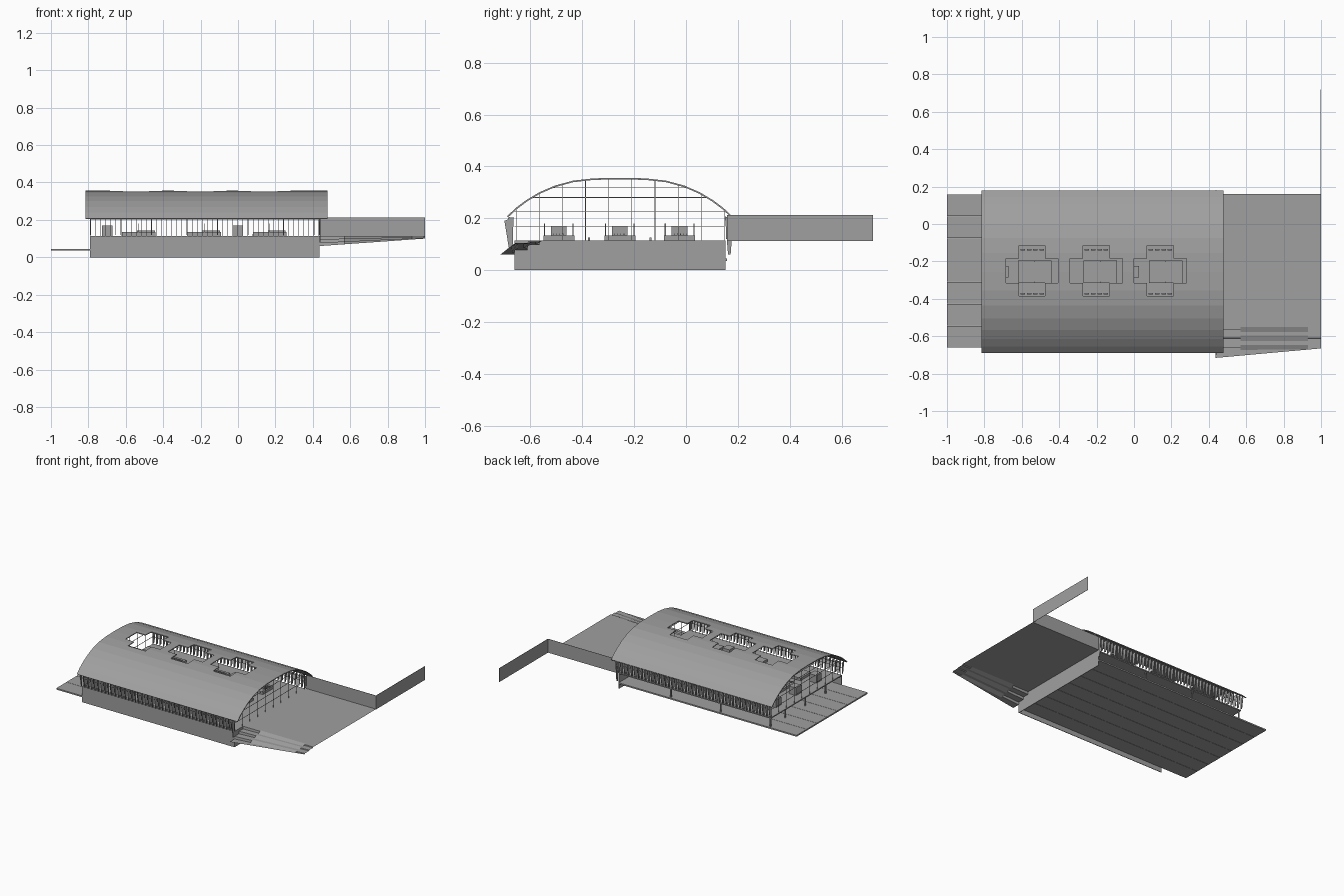
import bpy, bmesh

if "Cube" in bpy.data.objects:
    bpy.data.objects.remove(bpy.data.objects["Cube"])

GREY = (0.35, 0.35, 0.35, 1)
mat = bpy.data.materials.new("concrete grey")
mat.use_nodes = True
mat.diffuse_color = GREY
mat.node_tree.nodes["Principled BSDF"].inputs["Base Color"].default_value = GREY


def finish(name, bm):
    mesh = bpy.data.meshes.new(name)
    bmesh.ops.remove_doubles(bm, verts=bm.verts, dist=1e-5)
    bmesh.ops.recalc_face_normals(bm, faces=bm.faces)
    bm.to_mesh(mesh)
    bm.free()
    mesh.materials.append(mat)
    ob = bpy.data.objects.new(name, mesh)
    bpy.context.collection.objects.link(ob)
    return ob


def add_box(bm, x0, x1, y0, y1, z0, z1):
    vs = bmesh.ops.create_cube(bm, size=1)["verts"]
    for v in vs:
        v.co.x = x1 if v.co.x > 0 else x0
        v.co.y = y1 if v.co.y > 0 else y0
        v.co.z = z1 if v.co.z > 0 else z0


def boxes(name, items):
    bm = bmesh.new()
    for item in items:
        add_box(bm, *item)
    return finish(name, bm)


def add_plate(bm, x, thick, outline):
    """Thin plate facing x, from a (y, z) outline."""
    face = bm.faces.new([bm.verts.new((x, y, z)) for y, z in outline])
    out = bmesh.ops.extrude_face_region(bm, geom=[face])
    for v in out["geom"]:
        if isinstance(v, bmesh.types.BMVert):
            v.co.x += thick


# Main dimensions
X0, X1 = -0.79, 0.435
Y0, Y1 = -0.66, 0.153
MID = -0.256
FLOOR = 0.115
EAVE = 0.208
ARCH = [(0, .356), (.1, .354), (.18, .345), (.25, .326),
        (.31, .3), (.36, .27), (.4, .24), (.434, EAVE)]


def arch_z(y):
    d = abs(y - MID)
    for (a, za), (b, zb) in zip(ARCH, ARCH[1:]):
        if d <= b:
            return za + (zb - za) * (d - a) / (b - a)
    return EAVE


# Retaining walls on the front and right-hand ends; the other two sides are open
boxes("retaining_walls", [(X0, X1, Y0 - 0.002, Y0 + 0.002, 0, FLOOR),
                          (X1 - 0.004, X1, Y0, Y1, 0, FLOOR)])
boxes("hall_floor", [(X0, X1, Y0, Y1, FLOOR - 0.008, FLOOR)])

# Lower platform in seven bays, running under the hall and out beyond it
bay = 0.82 / 7
boxes("lower_platform", [(-1, X1 - 0.004, -0.66 + i * bay, -0.66 + (i + 1) * bay - 0.002, 0.035, 0.045)
                         for i in range(7)])

# Slim columns carrying the open edges of the hall floor
boxes("floor_columns", [(x - .004, x + .004, y - .004, y + .004, 0.045, FLOOR - 0.008)
                        for x in (X0 + 0.01, -0.38, 0.02) for y in (-0.49, -0.255, -0.025, Y1 - 0.01)])

# Vaulted roof with three cross-shaped openings
crosses = [-0.545, -0.202, 0.14]


def in_cross(x, y):
    dy = abs(y + 0.25)
    for c in crosses:
        dx = abs(x - c)
        if (dx < 0.14 and dy < 0.065) or (dx < 0.07 and dy < 0.135):
            return True
    return False


xs = sorted([-0.815, 0.478] + [c + s for c in crosses for s in (-.14, -.07, .07, .14)])
ys = sorted({round(MID + s * d, 4) for d, z in ARCH for s in (-1, 1)}
            | {round(-0.25 + s, 4) for s in (-.135, -.065, .065, .135)})
bm = bmesh.new()
for xa, xb in zip(xs, xs[1:]):
    for ya, yb in zip(ys, ys[1:]):
        if not in_cross((xa + xb) / 2, (ya + yb) / 2):
            bm.faces.new([bm.verts.new((x, y, arch_z(y)))
                          for x, y in ((xa, ya), (xb, ya), (xb, yb), (xa, yb))])
roof = finish("vaulted_roof", bm)
if roof.data.polygons[0].normal.z < 0:
    roof.data.flip_normals()
solid = roof.modifiers.new("thickness", "SOLIDIFY")
solid.thickness = 0.006
solid.offset = -1

# Close-set fins under both eaves, mirrored front to back
bm = bmesh.new()
FINS = 46
fin = [(-.428, .206), (-.432, .19), (-.42, .12), (-.41, .12), (-.41, .2)]
for i in range(FINS):
    x = X0 + (X1 - X0 - 0.003) * i / (FINS - 1)
    for s in (-1, 1):
        add_plate(bm, x, 0.003, [(MID - s * dy, z) for dy, z in fin])
finish("eave_fins", bm)

# Larger tapered plates closing the right-hand end of each fin row
bm = bmesh.new()
add_plate(bm, X1, 0.005, [(0.15, 0.207), (0.183, 0.2), (0.172, 0.06), (0.162, 0.06)])
add_plate(bm, X1, 0.005, [(-0.665, 0.205), (-0.7, 0.19), (-0.682, 0.08), (-0.668, 0.08)])
finish("fin_end_plates", bm)

# Mullions and rails of the long glazed sides
T = 0.0012
bars = []
for y in (Y0 + 0.005, Y1 - 0.005):
    top = arch_z(y) - 0.004
    for i in range(FINS):
        x = X0 + 0.002 + (X1 - X0 - 0.004) * i / (FINS - 1)
        bars.append((x - T, x + T, y - T, y + T, FLOOR, top))
    for z in (0.17, 0.2):
        bars.append((X0, X1, y - T, y + T, z - T, z + T))
boxes("long_side_glazing_bars", bars)

# Grid of bars on the two arched ends
bars = []
for x in (X0 + 0.004, X1 - 0.006):
    for i in range(10):
        y = Y0 + 0.005 + (Y1 - Y0 - 0.01) * i / 9
        bars.append((x - T, x + T, y - T, y + T, FLOOR, arch_z(y) - 0.004))
    for z in (0.17, 0.225, 0.28, 0.318):
        half = max(d for d in [i * 0.005 for i in range(82)] if arch_z(MID + d) > z)
        bars.append((x - T, x + T, MID - half, MID + half, z - T, z + T))
boxes("end_glazing_bars", bars)

# Stair enclosures, kiosks, posts, handrails and benches in the hall
low, tall, posts, rails, benches = [], [], [], [], []
for y in (-0.49, -0.255, -0.025):
    for x in (-0.53, -0.18, 0.17):
        low.append((x - .09, x + .09, y - .06, y + .06, FLOOR, 0.134))
        for s in (-1, 1):
            posts.append((x - .002, x + .002, y + s * .055 - .002, y + s * .055 + .002, FLOOR, 0.18))
        for i in range(5):
            ry = y - 0.02 + i * 0.012
            rails.append((x - .01, x + .085, ry - T, ry + T, 0.134, 0.142))
    for x in (-0.70, 0):
        tall.append((x - .028, x + .028, y - .03, y + .03, FLOOR, 0.17))
for c in crosses:
    for y in (-0.137, -0.374):
        for i in range(4):
            x = c - 0.05 + i * 0.034
            benches.append((x - .012, x + .012, y - .004, y + .004, FLOOR, 0.125))
boxes("stair_enclosures", low)
boxes("hall_kiosks", tall)
boxes("hall_posts", posts)
boxes("stair_handrails", rails)
boxes("hall_benches", benches)

# Raised terrace: three tiers with stair flights in the middle of each riser
flights = [(-.55, -.578), (-.595, -.625), (-.647, -.673)]


def section(x, has_stairs):
    t = (x - X1) / (1 - X1)
    drop = 0.055 - 0.04 * t
    front = -0.716 + 0.051 * t
    pts = [(x, 0.16, FLOOR)]
    for i, (top, foot) in enumerate(flights):
        if not has_stairs:
            top, foot = (top + foot) / 2 + 0.001, (top + foot) / 2 - 0.001
        pts.append((x, max(top, front + 0.002), FLOOR - drop * i / 3))
        pts.append((x, max(foot, front + 0.001), FLOOR - drop * (i + 1) / 3))
    return pts + [(x, front, FLOOR - drop)]


bm = bmesh.new()
cuts = [section(X1, False), section(0.57, False), section(0.57, True),
        section(0.93, True), section(0.93, False), section(1, False)]
for a, b in zip(cuts, cuts[1:]):
    for i in range(len(a) - 1):
        bm.faces.new([bm.verts.new(p) for p in (a[i + 1], b[i + 1], b[i], a[i])])
terrace = finish("terrace", bm)
if max(terrace.data.polygons, key=lambda p: p.area).normal.z < 0:
    terrace.data.flip_normals()

# Boundary walls behind the terrace
boxes("terrace_walls", [(X1, 1, 0.158, 0.16, FLOOR - 0.002, 0.213),
                        (0.998, 1, 0.16, 0.72, FLOOR - 0.002, 0.213)])
